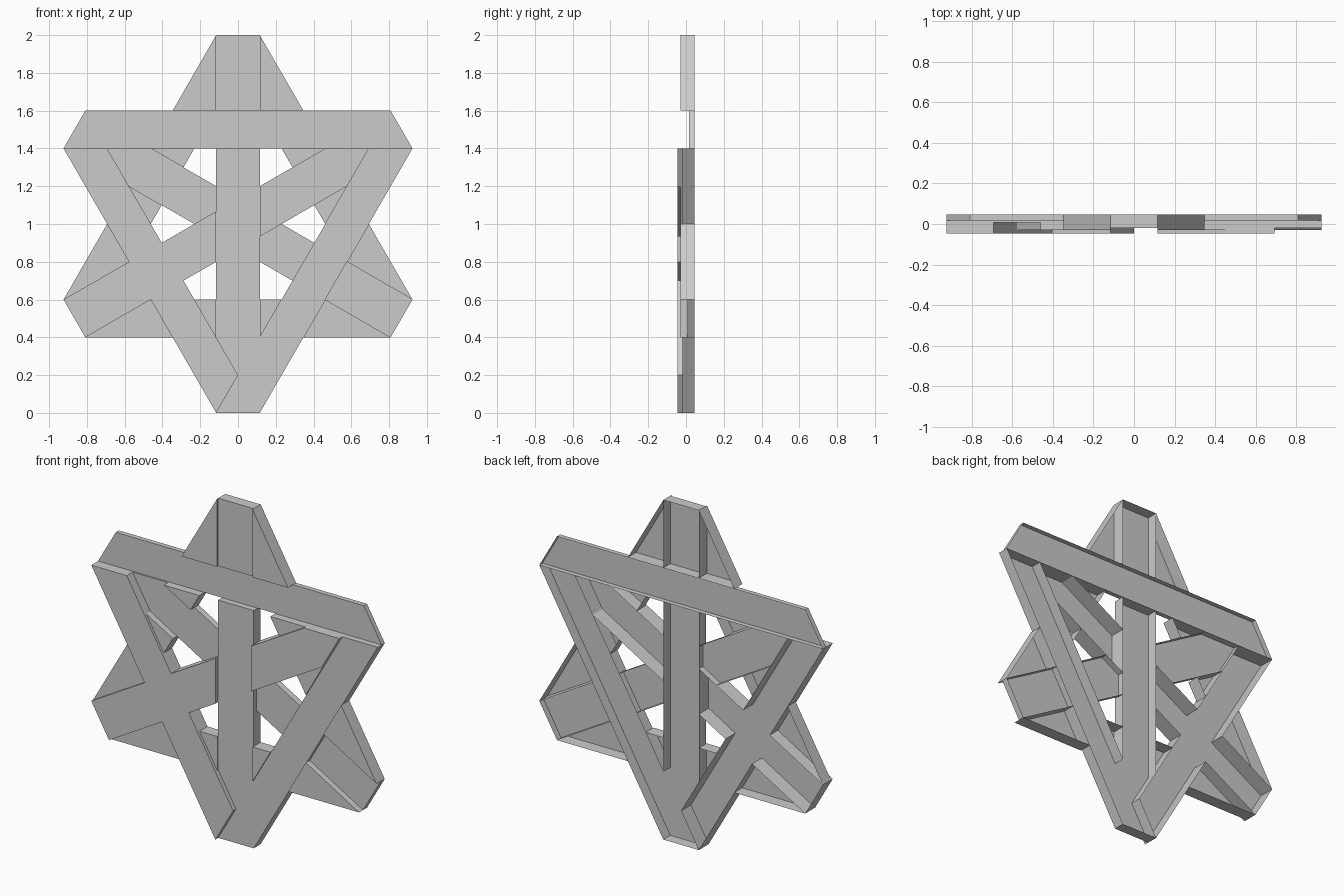
import bpy, bmesh
from math import cos, sin, radians, sqrt
from mathutils import Vector

if "Cube" in bpy.data.objects:
    bpy.data.objects.remove(bpy.data.objects["Cube"])

OUTER, INNER, TIP = 0.6, 0.4, 1.0        # band edges and clipped tip distance
HALF = 0.2 / sqrt(3)                     # half width of the spokes
BACK = 0.046                             # all walls run back to this plane
CENTRE = Vector((0, 0, 1))


def axis(deg):
    return Vector((cos(radians(deg)), 0, sin(radians(deg))))


def in_band(p, a):
    """Side of a big triangle whose outward normal is at angle a."""
    return (INNER < p.dot(axis(a)) < OUTER
            and all(p.dot(axis(a + s * 120)) < OUTER for s in (-1, 1))
            and all(p.dot(axis(a + s * 60)) < TIP for s in (-1, 1)))


def in_spoke(p, a):
    """Straight bar through the centre, running along angle a."""
    return abs(p.dot(axis(a + 90))) < HALF and abs(p.dot(axis(a))) < TIP


# Bars in overlap order: the first one owns each crossing
BARS = [
    ("top_bar", in_band, 90),
    ("right_bar_and_post", in_band, 330),
    ("left_bar_and_diagonal", in_band, 210),
    ("right_bar_and_post", in_spoke, 90),
    ("left_bar_and_diagonal", in_spoke, 30),
    ("rear_diagonal", in_spoke, 150),
    ("bottom_bar", in_band, 270),
    ("upper_right_bar", in_band, 30),
    ("upper_left_bar", in_band, 150),
]
FRONT = {
    "top_bar": 0.017, "right_bar_and_post": -0.019,
    "left_bar_and_diagonal": -0.046, "rear_diagonal": 0.008,
    "bottom_bar": -0.028, "upper_right_bar": -0.03, "upper_left_bar": -0.03,
}


def owner(p):
    return next((n for n, test, a in BARS if test(p, a)), None)


def make_sheet():
    """Flat sheet sliced along every bar edge."""
    bm = bmesh.new()
    bm.faces.new([bm.verts.new(axis(60 * k) * 1.5) for k in range(6)])
    cuts = [(60 * k + 90, d) for k in range(6) for d in (INNER, OUTER, TIP)]
    cuts += [(60 * k, HALF) for k in range(6)]
    for a, d in cuts:
        bmesh.ops.bisect_plane(bm, geom=bm.verts[:] + bm.edges[:] + bm.faces[:],
                               dist=1e-5, plane_co=axis(a) * d, plane_no=axis(a))
    return bm


for name, front in FRONT.items():
    bm = make_sheet()
    # Keep only the cells owned by this part
    drop = [f for f in bm.faces if owner(f.calc_center_median()) != name]
    bmesh.ops.delete(bm, geom=drop, context='FACES')
    bmesh.ops.dissolve_limit(bm, angle_limit=0.02, verts=bm.verts[:],
                             edges=bm.edges[:])
    for v in bm.verts:
        v.co = v.co + CENTRE
        v.co.y = front
    # Walls running back from the outline, open at the rear
    rim = [(l.vert, l.link_loop_next.vert) for f in bm.faces for l in f.loops
           if l.edge.is_boundary]
    rear = {}
    for pair in rim:
        for v in pair:
            if v not in rear:
                rear[v] = bm.verts.new((v.co.x, BACK, v.co.z))
    for a, b in rim:
        bm.faces.new((b, a, rear[a], rear[b]))
    mesh = bpy.data.meshes.new(name)
    bm.to_mesh(mesh)
    bm.free()
    bpy.context.collection.objects.link(bpy.data.objects.new(name, mesh))
